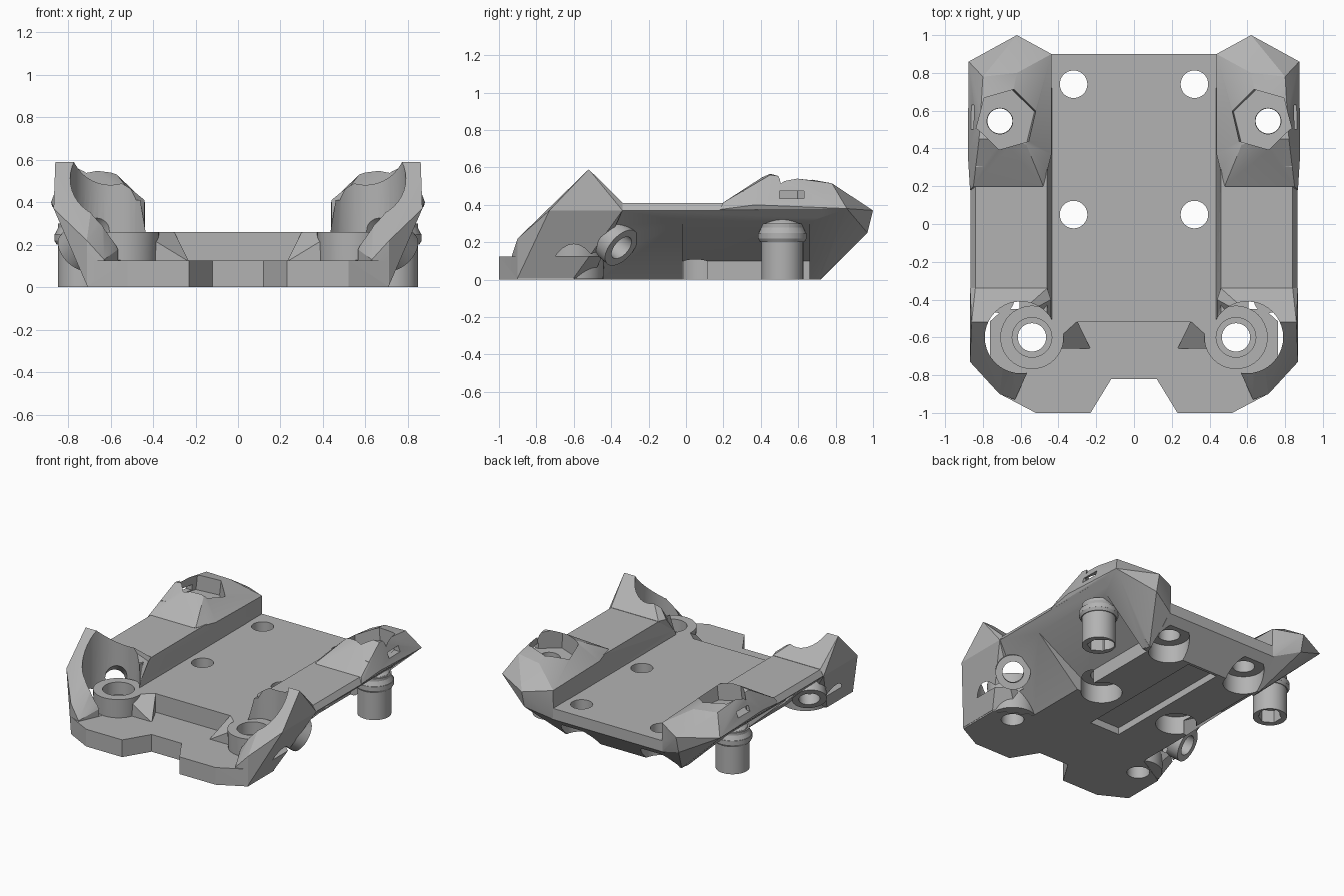
import bpy, bmesh, math
from mathutils import Vector

if "Cube" in bpy.data.objects:
    bpy.data.objects.remove(bpy.data.objects["Cube"])

grey = bpy.data.materials.new("plain grey")
grey.use_nodes = True
COLOUR = (0.45, 0.45, 0.45, 1)
grey.diffuse_color = COLOUR
grey.node_tree.nodes["Principled BSDF"].inputs["Base Color"].default_value = COLOUR


def finish(name, bm):
    bmesh.ops.recalc_face_normals(bm, faces=bm.faces)
    mesh = bpy.data.meshes.new(name)
    bm.to_mesh(mesh)
    bm.free()
    mesh.materials.append(grey)
    ob = bpy.data.objects.new(name, mesh)
    bpy.context.collection.objects.link(ob)
    return ob


def hull(name, points, s=1):
    """Convex block around the points, mirrored when s is -1."""
    bm = bmesh.new()
    for x, y, z in points:
        bm.verts.new((x * s, y, z))
    out = bmesh.ops.convex_hull(bm, input=bm.verts)
    loose = [v for v in bm.verts if not v.link_faces]
    bmesh.ops.delete(bm, geom=loose, context="VERTS")
    bmesh.ops.dissolve_limit(bm, angle_limit=0.01, verts=bm.verts, edges=bm.edges)
    return finish(name, bm)


def prism(name, outline, axis, lo, hi):
    """Outline pushed along y or z."""
    bm = bmesh.new()
    place = (lambda a, b: (a, lo, b)) if axis == "y" else (lambda a, b: (a, b, lo))
    face = bm.faces.new([bm.verts.new(place(a, b)) for a, b in outline])
    new = bmesh.ops.extrude_face_region(bm, geom=[face])["geom"]
    shift = Vector((0, hi - lo, 0)) if axis == "y" else Vector((0, 0, hi - lo))
    bmesh.ops.translate(bm, vec=shift, verts=[v for v in new if isinstance(v, bmesh.types.BMVert)])
    return finish(name, bm)


def box(name, x0, x1, y0, y1, z0, z1):
    return hull(name, [(x, y, z) for x in (x0, x1) for y in (y0, y1) for z in (z0, z1)])


def rod(name, start, end, r1, r2=None, sides=40, s=1):
    a, b = (Vector((p[0] * s, p[1], p[2])) for p in (start, end))
    bm = bmesh.new()
    bmesh.ops.create_cone(bm, cap_ends=True, segments=sides, radius1=r1,
                          radius2=r1 if r2 is None else r2, depth=(b - a).length)
    turn = (b - a).to_track_quat("Z", "Y").to_matrix()
    bmesh.ops.rotate(bm, matrix=turn, verts=bm.verts)
    bmesh.ops.translate(bm, vec=(a + b) / 2, verts=bm.verts)
    return finish(name, bm)


def combine(ob, other, how):
    mod = ob.modifiers.new(how, "BOOLEAN")
    mod.operation, mod.solver, mod.object = how, "EXACT", other
    bpy.context.view_layer.objects.active = ob
    bpy.ops.object.modifier_apply(modifier=mod.name)
    bpy.data.objects.remove(other)


def add(ob, other):
    combine(ob, other, "UNION")


def cut(ob, other):
    combine(ob, other, "DIFFERENCE")


def both(points):
    return points + [(-x, y) for x, y in reversed(points)]


# Tray with raised side rails and undercut flanks
chassis = prism("chassis", both([(.47, 0), (.865, .37), (.84, .41), (.46, .41), (.435, .26)]),
                "y", -.52, .72)
add(chassis, hull("deck_tail", [(x, y, z) for x in (-.45, .45) for y, z in
                                ((.5, 0), (.5, .26), (.72, 0), (.9, .18), (.9, .26))]))
# Notched front lip
lip = both([(.12, -.82), (.23, -1), (.52, -1), (.71, -.9), (.71, -.6), (.45, -.45)])
add(chassis, prism("front_lip", lip, "z", 0, .125))

for s in (1, -1):
    # Front horn, rear hump and recess webs
    add(chassis, hull("front_horn", [
        (.78, -.52, .59), (.86, -.52, .59), (.868, -.34, .37), (.84, -.34, .412), (.46, -.34, .412),
        (.868, -.73, .37), (.868, -.52, .37), (.712, -.9, .22), (.712, -.9, .01), (.63, -.93, .13),
        (.63, -.93, .01), (.6, -.5, .01), (.712, -.6, .01), (.44, -.51, .27), (.44, -.4, .41),
        (.66, -.52, .59)], s))
    add(chassis, hull("rear_hump", [
        (.437, .72, .003), (.47, .72, .003), (.48, .66, .003), (.437, .898, .18), (.437, .9, .39),
        (.62, .97, .25), (.62, 1, .37), (.875, .86, .38), (.88, .37, .4), (.868, .18, .375),
        (.85, .2, .413), (.48, .2, .413), (.437, .37, .4), (.57, .42, .53), (.7, .45, .575),
        (.82, .45, .56), (.8, .78, .515), (.62, .8, .5), (.437, .37, .25)], s))
    add(chassis, hull("web", [
        (.3, -.515, .26), (.23, -.66, .12), (.3, -.515, .12), (.46, -.515, .26),
        (.46, -.66, .26), (.46, -.66, .12)], s))
    # Slanted screw sleeve on the flank
    add(chassis, rod("sleeve", (.6, -.53, .33), (.75, -.345, .17), .115, s=s))

for s in (1, -1):
    # Clearance round the front boss and the slanted screw tunnel
    cut(chassis, rod("clearance", (.6, -.6, .127), (.6, -.6, .8), .19, s=s))
    cut(chassis, rod("tunnel", (.46, -.7, .47), (.9, -.16, .015), .07, s=s))
    # Pocket under the rear of each rail
    cut(chassis, hull("pocket", [(x, y, z) for y in (-.02, .66) for x, z in
                                 ((.44, -.1), (.44, .1), (.805, .312), (1, .31), (1, -.1))], s))
    # Hexagonal nut seat, through hole and side slot
    cut(chassis, rod("nut_seat", (.685, .55, .42), (.65, .56, .8), .165, sides=6, s=s))
    cut(chassis, rod("post_bore", (.71, .545, -.1), (.71, .545, .6), .068, s=s))
    cut(chassis, box("slot", s * .7, s * 1, .5, .63, .435, .475))
    # Stepped nicks on the ramp ahead of the hump
    cut(chassis, hull("nick", [(.6, .3, .52), (.9, .31, .46), (.9, .22, .46), (.62, .24, .6),
                               (.9, .3, .7), (.62, .3, .7)], s))
    # Deck screw holes with wide seats underneath
    for y in (.05, .74):
        cut(chassis, rod("deck_hole", (.32, y, -.1), (.32, y, .5), .073, s=s))
        cut(chassis, rod("deck_seat", (.32, y, -.1), (.32, y, .13), .135, s=s))
    cut(chassis, rod("boss_bore", (.54, -.6, -.1), (.54, -.6, .5), .075, s=s))

# Shallow channel underneath
cut(chassis, box("channel", -.12, .12, -.3, .7, -.1, .05))

# Front bosses and rear posts
parts = [chassis]
for s, side in ((1, "left"), (-1, "right")):
    boss = rod(side + "_front_boss", (.54, -.6, .003), (.54, -.6, .26), .158, .168, s=s)
    cut(boss, rod("bore", (.54, -.6, -.1), (.54, -.6, .5), .075, s=s))
    cut(boss, rod("counterbore", (.54, -.6, .17), (.54, -.6, .5), .105, s=s))
    x, y = .735, .515
    post = rod(side + "_rear_post", (x, y, 0), (x, y, .3), .112, s=s)
    add(post, rod("collar", (x, y, .2), (x, y, .22), .118, .13, s=s))
    add(post, rod("collar_band", (x, y, .219), (x, y, .25), .13, s=s))
    add(post, rod("dome_low", (x, y, .249), (x, y, .305), .127, .1, s=s))
    add(post, rod("dome_high", (x, y, .304), (x, y, .342), .1, .05, s=s))
    cut(post, rod("bore", (.71, .545, -.1), (.71, .545, .5), .066, s=s))
    cut(post, rod("hex_socket", (x, y, -.1), (x, y, .09), .078, sides=6, s=s))
    parts += [boss, post]

# Smooth round walls, keep the facets crisp
for ob in parts:
    bpy.ops.object.select_all(action="DESELECT")
    ob.select_set(True)
    bpy.context.view_layer.objects.active = ob
    bpy.ops.object.shade_smooth_by_angle(angle=math.radians(20))
